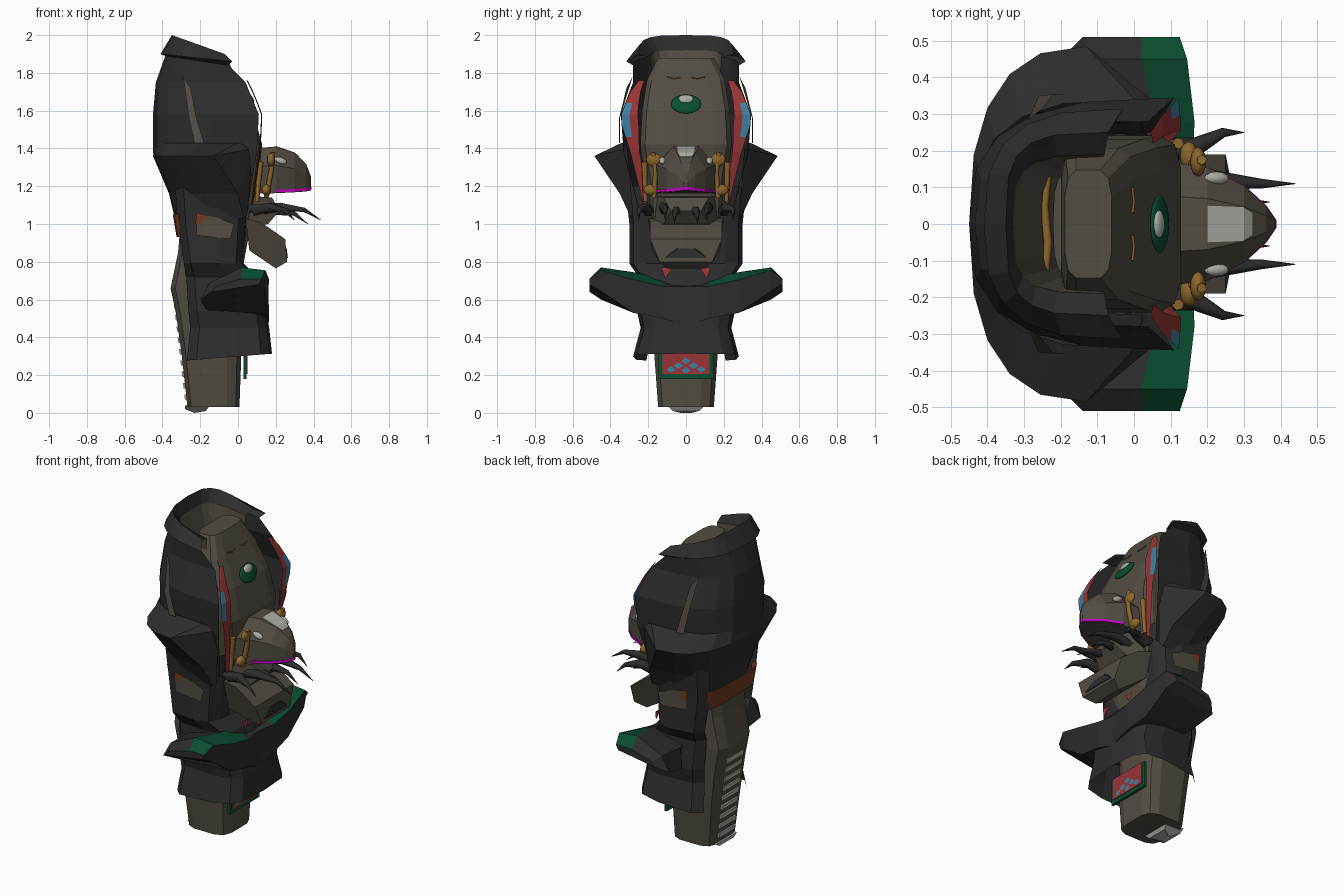
import bpy, bmesh, math
from mathutils import Vector

if "Cube" in bpy.data.objects:
    bpy.data.objects.remove(bpy.data.objects["Cube"])


def material(name, r, g, b):
    m = bpy.data.materials.new(name)
    m.use_nodes = True
    m.diffuse_color = (r, g, b, 1)
    m.node_tree.nodes["Principled BSDF"].inputs["Base Color"].default_value = (r, g, b, 1)
    return m


CLOTH = material("charcoal cloth", .026, .026, .027)
SKIN = material("grey brown skin", .085, .074, .056)
GREEN = material("deep green", .003, .075, .03)
RED = material("dull red", .31, .035, .035)
BLUE = material("steel blue", .05, .22, .36)
GOLD = material("old gold", .27, .135, .025)
RUST = material("rust", .16, .047, .015)
BONE = material("bone white", .42, .42, .38)
PINK = material("magenta", .65, .0, .65)


def make(name, verts, faces, mats, rule=None):
    """Mesh object; rule(face) picks the material slot."""
    me = bpy.data.meshes.new(name)
    bm = bmesh.new()
    vs = [bm.verts.new(v) for v in verts]
    for f in faces:
        bm.faces.new([vs[i] for i in f])
    bmesh.ops.recalc_face_normals(bm, faces=bm.faces)
    for f in bm.faces:
        f.material_index = rule(f) if rule else 0
    bm.to_mesh(me)
    bm.free()
    ob = bpy.data.objects.new(name, me)
    bpy.context.collection.objects.link(ob)
    for m in mats if isinstance(mats, list) else [mats]:
        me.materials.append(m)
    return ob


def mirror(ob):
    ob.modifiers.new("mirror", 'MIRROR').use_axis = (False, True, False)


def power(v, p):
    return math.copysign(abs(v) ** p, v)


def arc(z, xb, xf, y, n=10, p=.7, drop=0):
    """Half ring round the back, from front edge to front edge."""
    pts = []
    for i in range(n + 1):
        a = math.pi * (.5 + i / n)
        t = power(math.cos(a), p)
        pts.append((xf + (xf - xb) * t, y * power(math.sin(a), p), z - drop * (1 + t)))
    return pts


def ring(z, xb, xf, y, n=12, p=.5):
    """Closed rounded-box ring."""
    pts = []
    for i in range(n):
        a = math.tau * (i + .5) / n
        pts.append(((xb + xf) / 2 + (xf - xb) / 2 * power(math.cos(a), p),
                    y * power(math.sin(a), p), z))
    return pts


def loft(name, rings, mats, closed=True, rule=None):
    n = len(rings[0])
    verts = [p for r in rings for p in r]
    faces = [(k * n + i, k * n + (i + 1) % n, (k + 1) * n + (i + 1) % n, (k + 1) * n + i)
             for k in range(len(rings) - 1) for i in range(n if closed else n - 1)]
    if closed:
        faces += [tuple(range(n)), tuple(range(len(verts) - n, len(verts)))]
    return make(name, verts, faces, mats, rule)


def slab(name, profile, mat):
    """Side profile of (x, z, half width), symmetric in y."""
    n = len(profile)
    verts = [(x, s * w, z) for s in (1, -1) for x, z, w in profile]
    faces = [(i, (i + 1) % n, n + (i + 1) % n, n + i) for i in range(n)]
    faces += [tuple(range(n)), tuple(range(n, 2 * n))]
    make(name, verts, faces, mat)


def ball(name, loc, scale, mat, tilt=0):
    bpy.ops.mesh.primitive_uv_sphere_add(segments=12, ring_count=8, radius=1, location=loc,
                                         rotation=(0, tilt, 0))
    ob = bpy.context.object
    ob.name, ob.scale = name, scale
    ob.data.materials.append(mat)
    bpy.ops.object.shade_smooth_by_angle()


def tube(name, pts, radii, mat):
    cu = bpy.data.curves.new(name, 'CURVE')
    cu.dimensions, cu.bevel_depth, cu.bevel_resolution = '3D', 1, 1
    cu.use_fill_caps = True
    sp = cu.splines.new('POLY')
    sp.points.add(len(pts) - 1)
    for q, p, r in zip(sp.points, pts, radii):
        q.co, q.radius = (*p, 1), r
    cu.materials.append(mat)
    bpy.context.collection.objects.link(bpy.data.objects.new(name, cu))


# Lower body with a ridge of bone bars down the back
loft("lower_body", [ring(.03, -.27, .01, .15), ring(.3, -.3, .02, .17), ring(.52, -.33, .0, .18),
                    ring(.66, -.36, .0, .18), ring(.85, -.32, .0, .19), ring(1.08, -.3, .0, .2)], SKIN)
slab("tail_tip", [(-.28, .04, .1), (-.15, .04, .1), (-.17, .01, .07), (-.23, .0, .03), (-.28, .02, .07)], BONE)
for i in range(9):
    z = .07 + i * .06
    x = -.27 - .115 * (z - .03)
    slab("spine_bar", [(x - .006, z, .08), (x + .03, z, .08), (x + .03, z + .028, .08),
                       (x - .01, z + .028, .08)], BONE)

# Robe, open at the back, with a flared skirt and a sloping hem
robe = []
for z, xb, xf, y, slope in [(.295, -.29, .18, .28, .08), (.45, -.27, .165, .24, 0), (.54, -.28, .15, .26, 0),
                            (.72, -.29, .1, .25, 0), (.79, -.3, .03, .3, 0), (1.0, -.335, .05, .3, 0),
                            (1.2, -.35, .06, .32, 0)]:
    row = []
    for i in range(11):
        a = math.radians(-146 + 29.2 * i)
        x = (xb + xf) / 2 + (xf - xb) / 2 * power(math.cos(a), .45)
        row.append((x, y * power(math.sin(a), .5), z + slope * (x + .05)))
    robe.append(row)
loft("robe", robe, CLOTH, closed=False)
mirror(make("side_gap", [(-.22, .306, 1.06), (-.1, .306, 1.03), (-.02, .306, 1.0), (-.04, .306, .92),
                         (-.22, .306, .94)], [(0, 1, 2, 3, 4)], SKIN))
mirror(make("side_sash", [(-.22, .309, 1.06), (-.16, .309, 1.045), (-.19, .309, 1.0), (-.225, .309, 1.0)],
            [(0, 1, 2, 3)], RUST))
loft("back_sash", [arc(.93, -.325, -.27, .24, p=.5), arc(1.05, -.345, -.28, .25, p=.5)], RUST, closed=False)

# Mantle flaring into pointed shoulders
loft("mantle", [arc(1.03, -.335, .03, .29), arc(1.16, -.365, .0, .35), arc(1.36, -.45, -.13, .485, p=.8),
                arc(1.43, -.44, .0, .34)], CLOTH, closed=False)
mirror(make("shoulder_front", [(-.13, .485, 1.36), (0, .35, 1.16), (.08, .31, 1.4), (.05, .28, 1.05),
                               (.03, .29, 1.03), (0, .34, 1.43)],
            [(0, 1, 2), (1, 3, 2), (1, 4, 3), (0, 2, 5)], CLOTH))

# Hood with a rolled crest and a skin lining
loft("hood", [arc(1.08, -.33, .05, .25), arc(1.38, -.45, .1, .33), arc(1.58, -.45, .11, .345),
              arc(1.75, -.435, .04, .28), arc(1.89, -.385, -.05, .28, drop=.05),
              arc(1.9, -.41, -.03, .315, drop=.04), arc(2.0, -.35, -.07, .25, p=.55, drop=.1),
              arc(1.92, -.33, -.08, .19, p=.55, drop=.04)], CLOTH, closed=False)
loft("hood_lining", [arc(1.92, -.33, -.08, .19, p=.55, drop=.04), arc(1.5, -.22, -.1, .16, p=.55)],
     SKIN, closed=False)
tube("lining_trim", [(-.245, -.15, 1.62), (-.235, -.05, 1.61), (-.245, .05, 1.62), (-.235, .15, 1.61)],
     [.012] * 4, GOLD)
mirror(make("hood_seam", [(-.29, .283, 1.78), (-.25, .315, 1.72), (-.22, .354, 1.56), (-.18, .354, 1.43),
                          (-.23, .35, 1.43), (-.26, .35, 1.56)], [(0, 1, 2, 3, 4, 5)], SKIN))

# Painted edging of the hood opening: blue outside, red inside
edge = [(1.08, .07, .2, .22), (1.38, .112, .245, .295), (1.46, .117, .25, .32), (1.52, .12, .25, .34),
        (1.58, .122, .255, .343), (1.64, .1, .25, .32), (1.7, .075, .24, .295), (1.76, .045, .22, .25)]
rows = [[(x, b, z), (x + .004, (a + b) / 2, z), (x + .006, a, z)] for z, x, a, b in edge]
mirror(loft("hood_edging", rows, [RED, BLUE], closed=False,
            rule=lambda f: int(1.45 < f.calc_center_median().z < 1.7 and f.calc_center_median().y > .3)))

# Tall head and forehead jewel
loft("head", [ring(.78, -.2, .03, .18), ring(1.0, -.2, .07, .2), ring(1.15, -.2, .1, .21),
              ring(1.42, -.2, .13, .245, p=.35), ring(1.6, -.2, .08, .235, p=.35),
              ring(1.76, -.2, .0, .21, p=.4), ring(1.88, -.19, -.06, .15)], SKIN)
ball("forehead_jewel", (.07, 0, 1.635), (.014, .08, .055), GREEN, -.42)
ball("jewel_glint", (.066, 0, 1.66), (.016, .04, .026), BONE, -.42)
for s in (1, -1):
    tube("brow_line", [(-.004, s * .03, 1.777), (.0, s * .06, 1.77), (-.004, s * .1, 1.78)], [.004] * 3, GOLD)

# Beaked face, built from cross-sections along its length
beak = [(.08, 1.4, 1.16, .17), (.2, 1.41, 1.163, .155), (.3, 1.375, 1.168, .105), (.36, 1.32, 1.172, .05),
        (.387, 1.25, 1.178, .01)]
loft("snout", [[(x, -.45 * w, t), (x, .45 * w, t), (x, w, t - .4 * (t - b)), (x, w * .95, b),
                (x, -w * .95, b), (x, -w, t - .4 * (t - b))] for x, t, b, w in beak], SKIN)
loft("lip", [[(x + .002, -w, b + .004), (x + .002, w, b + .004), (x + .002, w, b + .018),
              (x + .002, -w, b + .018)] for x, t, b, w in beak[1:]], PINK)
slab("snout_patch", [(.2, 1.413, .05), (.3, 1.379, .046), (.325, 1.357, .03), (.32, 1.35, .03),
                     (.295, 1.37, .046), (.2, 1.405, .05)], BONE)
slab("jaw", [(.05, 1.15, .16), (.18, 1.14, .12), (.22, 1.07, .08), (.16, 1.0, .12), (.05, .98, .17)], SKIN)
slab("chin_folds", [(.04, 1.03, .2), (.12, 1.01, .19), (.25, .92, .19), (.26, .8, .14), (.2, .765, .1),
                    (.06, .86, .18)], SKIN)
slab("chin_shadow_band", [(.25, .87, .06), (.257, .82, .11), (.264, .82, .11), (.258, .87, .04)], CLOTH)

for s in (1, -1):
    ball("eye", (.225, s * .125, 1.335), (.035, .018, .018), BONE, .3)
    # Gold ornaments beside the face
    tube("face_bar", [(.185, s * .175, 1.38), (.175, s * .16, 1.28), (.15, s * .17, 1.14)], [.014] * 3, GOLD)
    ball("upper_bead", (.175, s * .17, 1.34), (.022, .04, .036), GOLD)
    ball("lower_bead", (.15, s * .185, 1.18), (.025, .04, .03), GOLD)
    tube("cheek_bar", [(.12, s * .22, 1.33), (.1, s * .215, 1.12)], [.016, .012], GOLD)
    # Curved whisker claws
    for y0, y1, reach, z in [(.11, .11, .44, 1.02), (.2, .25, .3, 1.02), (.04, .06, .37, 1.0)]:
        path = [Vector((.08, s * y0, 1.07)), Vector((.08 + (reach - .08) * .4, s * (y0 + .01), z + .07)),
                Vector((.08 + (reach - .08) * .75, s * y1, z + .055)), Vector((reach, s * y1, z))]
        tube("whisker_claw", path, [.032, .026, .013, .001], CLOTH)
    # Tuft beside the jaw
    tube("cheek_tuft", [(.06, s * .21, 1.08), (.13, s * .22, 1.09), (.2, s * .235, 1.06)],
         [.025, .016, .001], CLOTH)

# Wide sleeves meeting in front, green along the upper cuff
sections = [(0, [(.14, .67), (.16, .46), (.0, .46), (-.04, .64), (.03, .68)]),
            (.12, [(.16, .67), (.165, .5), (-.06, .5), (-.12, .66), (.06, .71)]),
            (.28, [(.165, .705), (.15, .53), (-.17, .55), (-.16, .68), (.06, .745)]),
            (.45, [(.145, .755), (.14, .645), (-.2, .6), (-.15, .69), (.02, .77)]),
            (.51, [(.125, .71), (.11, .68), (-.14, .64), (-.12, .67), (.02, .71)])]
mirror(loft("sleeve", [[(x, y, z) for x, z in pts] for y, pts in sections], [CLOTH, GREEN],
            rule=lambda f: int(f.normal.z > .2 and f.calc_center_median().x > .03
                               and f.calc_center_median().y > .1)))
mirror(make("collar_patch", [(.12, .07, .77), (.12, .13, .77), (.13, .11, .71)], [(0, 1, 2)], RED))

# Painted front apron
slab("apron", [(.03, .18, .145), (.045, .18, .145), (.045, .34, .145), (.03, .34, .145)], GREEN)
slab("apron_field", [(.04, .205, .125), (.049, .205, .125), (.049, .34, .125), (.04, .34, .125)], RED)
for y, z in [(-.08, .23), (-.04, .25), (0, .275), (.04, .25), (.08, .23), (0, .225)]:
    make("apron_fleck", [(.051, y - .025, z), (.051, y, z - .018), (.051, y + .025, z), (.051, y, z + .018)],
         [(0, 1, 2, 3)], BLUE)
